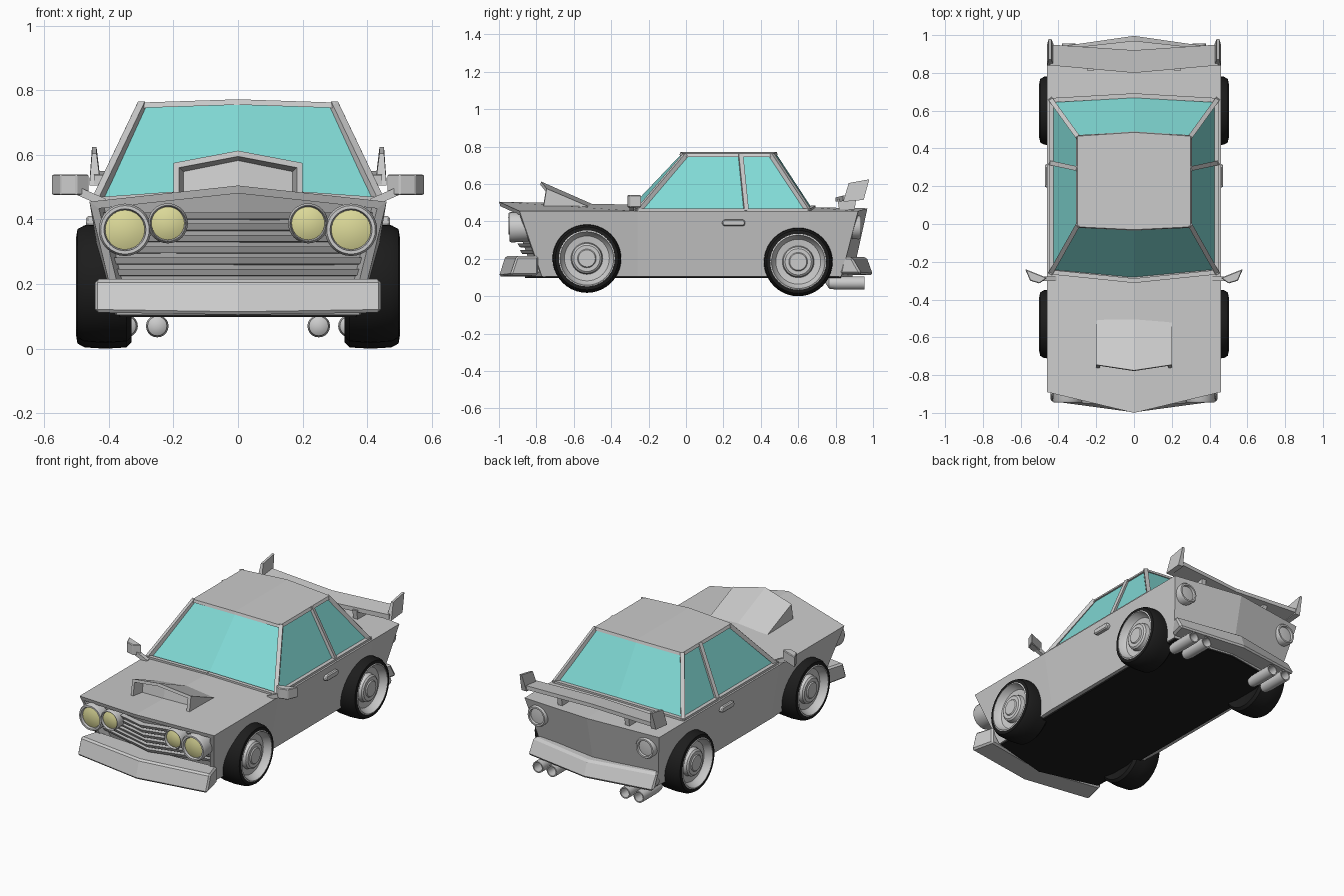
import bpy, bmesh, math
from mathutils import Vector, Matrix

if "Cube" in bpy.data.objects:
    bpy.data.objects.remove(bpy.data.objects["Cube"])

mats = {}
def material(name, rgb):
    m = bpy.data.materials.new(name)
    m.diffuse_color = (*rgb, 1)
    m.use_nodes = True
    m.node_tree.nodes["Principled BSDF"].inputs["Base Color"].default_value = m.diffuse_color
    mats[name] = m
material("glass", (0.22, 0.70, 0.67))
material("black", (0.012, 0.012, 0.012))
material("lens", (0.72, 0.70, 0.32))

def finish(name, bm, mat=None, mirror=False, bevel=0, smooth=None):
    bmesh.ops.remove_doubles(bm, verts=bm.verts, dist=1e-5)
    bmesh.ops.recalc_face_normals(bm, faces=bm.faces)
    me = bpy.data.meshes.new(name)
    bm.to_mesh(me)
    bm.free()
    ob = bpy.data.objects.new(name, me)
    bpy.context.collection.objects.link(ob)
    if mat:
        me.materials.append(mats[mat])
    if smooth:
        for p in me.polygons:
            p.use_smooth = True
        me.set_sharp_from_angle(angle=math.radians(smooth))
    if bevel:
        b = ob.modifiers.new("bevel", 'BEVEL')
        b.width, b.segments = bevel, 1
    if mirror:
        ob.modifiers.new("mirror", 'MIRROR')
    return ob

def slab(name, top, bot, inset=None, **kw):
    """V-shaped solid; each row is (half width, y edge, y centre, z edge, z centre)."""
    bm = bmesh.new()
    def grid(rows):
        return [[bm.verts.new(p) for p in ((-w, ye, ze), (0, yc, zc), (w, ye, ze))]
                for w, ye, yc, ze, zc in rows]
    t, b = grid(top), grid(bot)
    n = len(t)
    for i in range(n - 1):
        for g in (t, b):
            for j in (0, 1):
                bm.faces.new((g[i][j], g[i][j+1], g[i+1][j+1], g[i+1][j]))
        for j in (0, 2):
            bm.faces.new((t[i][j], t[i+1][j], b[i+1][j], b[i][j]))
    ends = [[bm.faces.new((t[i][j], t[i][j+1], b[i][j+1], b[i][j])) for j in (0, 1)]
            for i in (0, n - 1)]
    bmesh.ops.recalc_face_normals(bm, faces=bm.faces)
    if inset:
        bmesh.ops.inset_region(bm, faces=ends[0], thickness=inset[0], use_even_offset=True)
        bmesh.ops.inset_region(bm, faces=ends[0], thickness=0.001, depth=-inset[1])
    return finish(name, bm, **kw)

def loft(name, a, b, **kw):
    """Solid between two matching outlines."""
    bm = bmesh.new()
    va, vb = [bm.verts.new(p) for p in a], [bm.verts.new(p) for p in b]
    bm.faces.new(va)
    bm.faces.new(vb)
    for i in range(len(a)):
        k = (i + 1) % len(a)
        bm.faces.new((va[i], va[k], vb[k], vb[i]))
    return finish(name, bm, **kw)

def lathe(name, profile, origin, axis, n=32, **kw):
    """Revolve (radius, position) pairs about the x or y axis; mirrored in x."""
    bm = bmesh.new()
    rings = []
    for r, d in profile:
        ring = []
        for k in range(n):
            a = 2 * math.pi * k / n
            u, v = r * math.cos(a), r * math.sin(a)
            off = (d, u, v) if axis == 'x' else (u, d, v)
            ring.append(bm.verts.new(Vector(origin) + Vector(off)))
        rings.append(ring)
    for p, q in zip(rings, rings[1:]):
        for k in range(n):
            m = (k + 1) % n
            bm.faces.new((p[k], p[m], q[m], q[k]))
    return finish(name, bm, mirror=True, smooth=35, **kw)

def bars(name, segments, t):
    """Square bars along line segments, mirrored in x."""
    bm = bmesh.new()
    for p, q in segments:
        p, q = Vector(p), Vector(q)
        d = q - p
        m = Matrix.Translation((p + q) / 2) @ d.to_track_quat('Z', 'Y').to_matrix().to_4x4()
        bmesh.ops.create_cube(bm, size=1, matrix=m @ Matrix.Diagonal((t, t, d.length + t / 2, 1)))
    return finish(name, bm, mirror=True)

# body shell with recessed grille opening and black underside
body = slab("body",
    [(.46, -.89, -1.0, .455, .505), (.46, -.26, -.31, .455, .49),
     (.46, .66, .68, .455, .475), (.46, .92, .97, .455, .47)],
    [(.375, -.77, -.87, .105, .105), (.40, -.26, -.31, .105, .105),
     (.40, .66, .68, .105, .105), (.39, .83, .89, .105, .105)], inset=(.025, .055))
slab("underside",
    [(.37, -.765, -.86, .11, .11), (.385, .825, .885, .11, .11)],
    [(.365, -.765, -.86, .098, .098), (.38, .825, .885, .098, .098)], mat="black")

# grille slats
for i in range(6):
    z = .235 + .035 * i
    f = (.455 - z) / .35
    w, ye, yc = .43 - .085 * f, -.865 + .12 * f, -.97 + .13 * f
    slab("grille_slat", [(w, ye, yc, z + .012, z + .012), (w, ye + .06, yc + .06, z + .012, z + .012)],
         [(w, ye + .012, yc + .012, z - .008, z - .008), (w, ye + .06, yc + .06, z - .012, z - .012)])

# cabin glass and roof
slab("cabin_glass", [(.295, -.005, -.02, .75, .765), (.295, .46, .48, .75, .765)],
     [(.44, -.255, -.30, .44, .47), (.44, .655, .68, .44, .46)], mat="glass")
slab("roof", [(.30, -.015, -.03, .762, .772), (.30, .465, .485, .762, .772)],
     [(.308, -.02, -.035, .745, .755), (.308, .47, .49, .745, .755)])

# window frames and pillars
A0, A1 = (.438, -.255, .457), (.297, -.005, .752)
C0, C1 = (.438, .655, .457), (.297, .46, .752)
bars("window_frames", [(A0, A1), (C0, C1), (A0, C0), (A0, (0, -.30, .488)),
                       (C0, (0, .68, .472)), ((.437, .322, .457), (.297, .292, .752))], .024)

# bonnet scoop
slab("bonnet_scoop", [(.2, -.745, -.775, .575, .613), (.2, -.48, -.495, .462, .49)],
     [(.2, -.765, -.80, .455, .475), (.2, -.485, -.50, .44, .46)], inset=(.018, .07))

# bumpers
slab("front_bumper", [(.445, -.905, -.965, .215, .215), (.41, -.79, -.82, .215, .215)],
     [(.445, -.94, -1.0, .112, .105), (.41, -.79, -.85, .112, .105)], bevel=.01)
slab("rear_bumper", [(.40, .84, .88, .21, .21), (.43, .885, .965, .21, .21)],
     [(.40, .82, .86, .118, .112), (.43, .94, 1.0, .118, .112)], bevel=.012)

# wheels
for end, y, z in (("front", -.53, .202), ("rear", .60, .184)):
    lathe(end + "_tyre", [(0, .345), (.12, .345), (.165, .33), (.18, .345), (.184, .41), (.18, .475),
                          (.168, .497), (.15, .5), (.145, .47)], (0, y, z), 'x', 40, mat="black")
    lathe(end + "_rim", [(.152, .48), (.152, .498), (.143, .502), (.132, .475), (.12, .46), (.085, .455),
                         (.08, .48), (.07, .488), (.05, .488), (.045, .494), (0, .494)], (0, y, z), 'x', 40)

# headlights
for name, x, z, R, r, y in (("outer", .35, .368, .081, .061, -.945),
                            ("inner", .217, .388, .062, .051, -.95)):
    lathe(name + "_headlight_housing", [(R * .9, .13), (R, .012), (R - .006, 0), (r + .004, 0), (r, .02)], (x, y, z), 'y')
    lathe(name + "_headlight_lens", [(r, .015), (r * .6, .006), (0, .003)], (x, y, z), 'y', mat="lens")

# tail lights and twin exhausts
lathe("tail_light", [(.06, -.08), (.064, -.01), (.058, 0), (.048, 0), (.046, -.015), (0, -.01)], (.37, .935, .368), 'y')
for x in (.25, .345):
    lathe("exhaust_pipe", [(0, -.21), (.03, -.19), (.035, -.15), (.035, 0), (.028, 0), (.028, -.08), (0, -.08)],
          (x, .955, .07), 'y', 20)

# spoiler: wing, end plates and supports
slab("spoiler_wing", [(.445, .84, .80, .538, .528), (.445, .95, .92, .55, .54)],
     [(.445, .84, .80, .508, .505), (.445, .95, .92, .525, .518)])
plate = [(.84, .505), (.95, .515), (.98, .625), (.87, .605)]
loft("spoiler_end_plate", [(.425 if z < .55 else .438, y, z) for y, z in plate],
     [(.46 if z < .55 else .452, y, z) for y, z in plate], mirror=True)
post = [(.82, .45), (.90, .45), (.91, .52), (.81, .52)]
loft("spoiler_support", [(.215, y, z) for y, z in post], [(.245, y, z) for y, z in post], mirror=True)

# wing mirrors
plan = [(.46, -.285), (.50, -.315), (.55, -.30), (.577, -.238)]
loft("wing_mirror", [(x, y, .475) for x, y in plan], [(x, y, .54) for x, y in plan], mirror=True, bevel=.004)
bars("mirror_stem", [((.42, -.29, .455), (.50, -.29, .49))], .025)

# door handles
grip = [(.19, .392), (.202, .41), (.308, .41), (.32, .392), (.308, .374), (.202, .374)]
loft("door_handle", [(.43, y, z) for y, z in grip], [(.47, y, z) for y, z in grip], mirror=True, bevel=.006)
